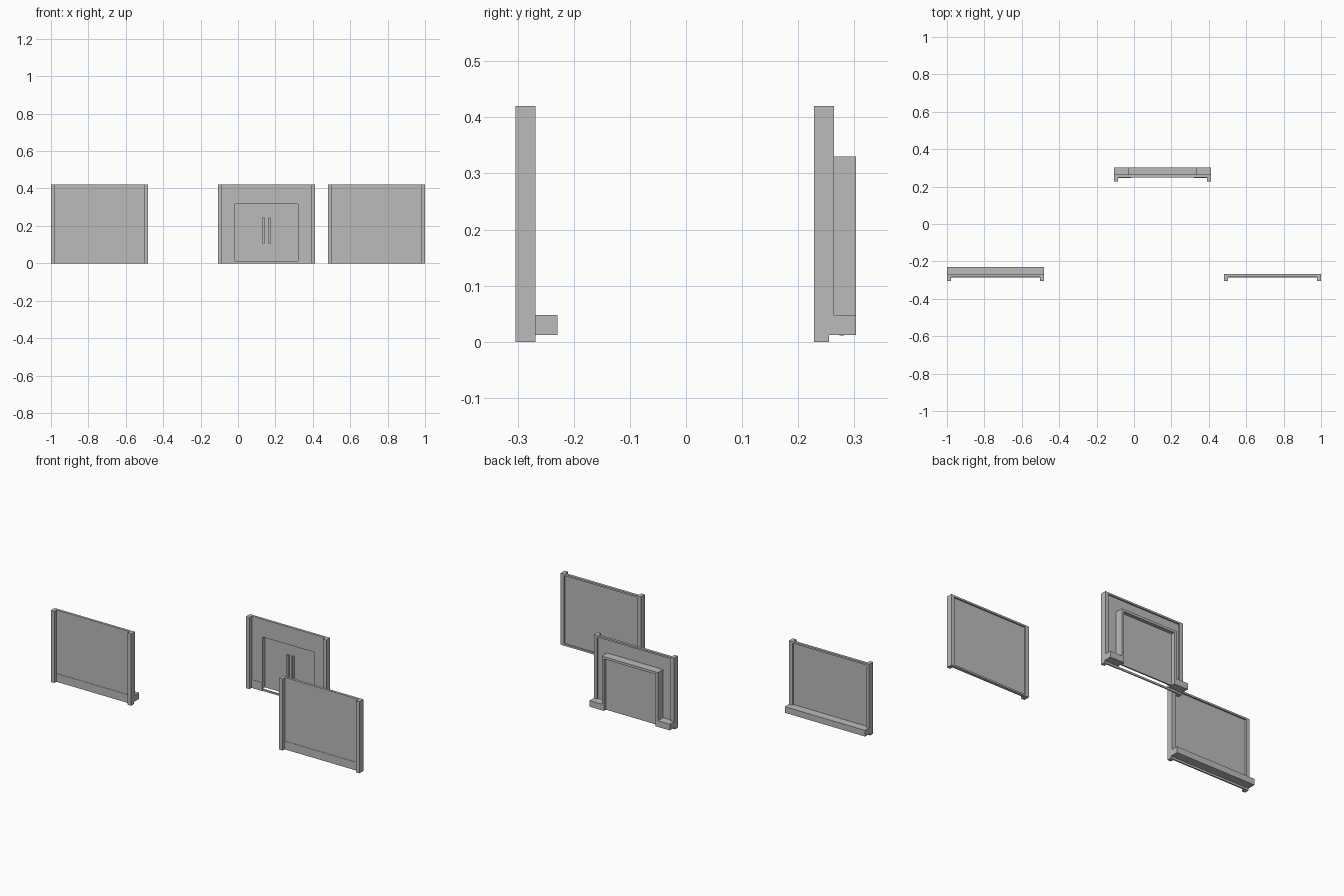
import bpy
import bmesh

cube = bpy.data.objects.get("Cube")
if cube:
    bpy.data.objects.remove(cube, do_unlink=True)

gray = bpy.data.materials.new("plain_gray")
gray.use_nodes = True
gray.diffuse_color = (0.5, 0.5, 0.5, 1)
gray.node_tree.nodes["Principled BSDF"].inputs["Base Color"].default_value = (0.5, 0.5, 0.5, 1)

HEIGHT, POST = 0.42, 0.022
FACE, BACK, RIM = 0.021, 0.027, 0.036   # depths behind the post fronts
LEDGE_BACK, LEDGE_LOW, LEDGE_TOP = 0.075, 0.012, 0.048


def boxes(name, spans, y):
    """One object from boxes given as (x0, x1, y0, y1, z0, z1), y being an offset."""
    bm = bmesh.new()
    for x0, x1, y0, y1, z0, z1 in spans:
        geo = bmesh.ops.create_cube(bm, size=1)
        for v in geo["verts"]:
            v.co.x = x0 if v.co.x < 0 else x1
            v.co.y = y + (y0 if v.co.y < 0 else y1)
            v.co.z = z0 if v.co.z < 0 else z1
    mesh = bpy.data.meshes.new(name)
    bm.to_mesh(mesh)
    bm.free()
    mesh.materials.append(gray)
    obj = bpy.data.objects.new(name, mesh)
    bpy.context.collection.objects.link(obj)
    return obj


def panel(name, x0, x1, y, ledge=False, door=None):
    # Corner posts
    boxes(name + "_posts", [(x0, x0 + POST, 0, BACK, 0, HEIGHT),
                            (x1 - POST, x1, 0, BACK, 0, HEIGHT)], y)
    a, b = x0 + POST, x1 - POST

    # Wall sheet and skirting, split around the doorway if there is one
    if door:
        d0, d1, sill, head = door
        sides = [(a, d0), (d1, b)]
        wall = [(s, e, FACE, BACK, 0, HEIGHT) for s, e in sides]
        wall += [(d0, d1, FACE, BACK, head, HEIGHT), (d0, d1, FACE, BACK, 0, sill)]
    else:
        sides = [(a, b)]
        wall = [(a, b, FACE, BACK, 0, HEIGHT)]
    boxes(name + "_wall", wall, y)
    boxes(name + "_skirting", [(s, e, FACE - 0.002, FACE, 0, LEDGE_TOP) for s, e in sides], y)

    # Raised rim on the back
    low = LEDGE_LOW if ledge else 0
    rim = [(x0, x1, BACK, RIM, HEIGHT - 0.01, HEIGHT),
           (x0, x0 + POST, BACK, RIM, low, HEIGHT - 0.01),
           (x1 - POST, x1, BACK, RIM, low, HEIGHT - 0.01)]
    if not ledge:
        rim.append((a, b, BACK, RIM, 0, 0.01))
    boxes(name + "_back_rim", rim, y)

    # Ledge along the foot of the back
    if ledge:
        runs = [(x0, door[0] - 0.014), (door[1] + 0.014, x1)] if door else [(x0, x1)]
        boxes(name + "_ledge", [(s, e, BACK, LEDGE_BACK, LEDGE_LOW, LEDGE_TOP)
                                for s, e in runs], y)


# Plain panel, ledge panel and door panel
panel("plain_panel", 0.48, 1.0, -0.304)
panel("ledge_panel", -1.0, -0.48, -0.304, ledge=True)
DOOR = (-0.016, 0.32, 0.011, 0.316)
DOOR_Y = 0.228
panel("door_panel", -0.107, 0.413, DOOR_Y, ledge=True, door=DOOR)

# Door housing projecting at the back
d0, d1, sill, head = DOOR
t = 0.014
boxes("door_housing", [(d0 - t, d0, BACK, LEDGE_BACK, LEDGE_LOW, head),
                       (d1, d1 + t, BACK, LEDGE_BACK, LEDGE_LOW, head),
                       (d0 - t, d1 + t, BACK, LEDGE_BACK, head, head + t)], DOOR_Y)

# Recessed door with a pair of upright handles
boxes("door_leaf", [(d0, d1, 0.046, 0.054, sill, head)], DOOR_Y)
mid = (d0 + d1) / 2
boxes("door_handles", [(mid + s - 0.006, mid + s + 0.006, 0.03, 0.046, 0.107, 0.245)
                       for s in (-0.016, 0.016)], DOOR_Y)
